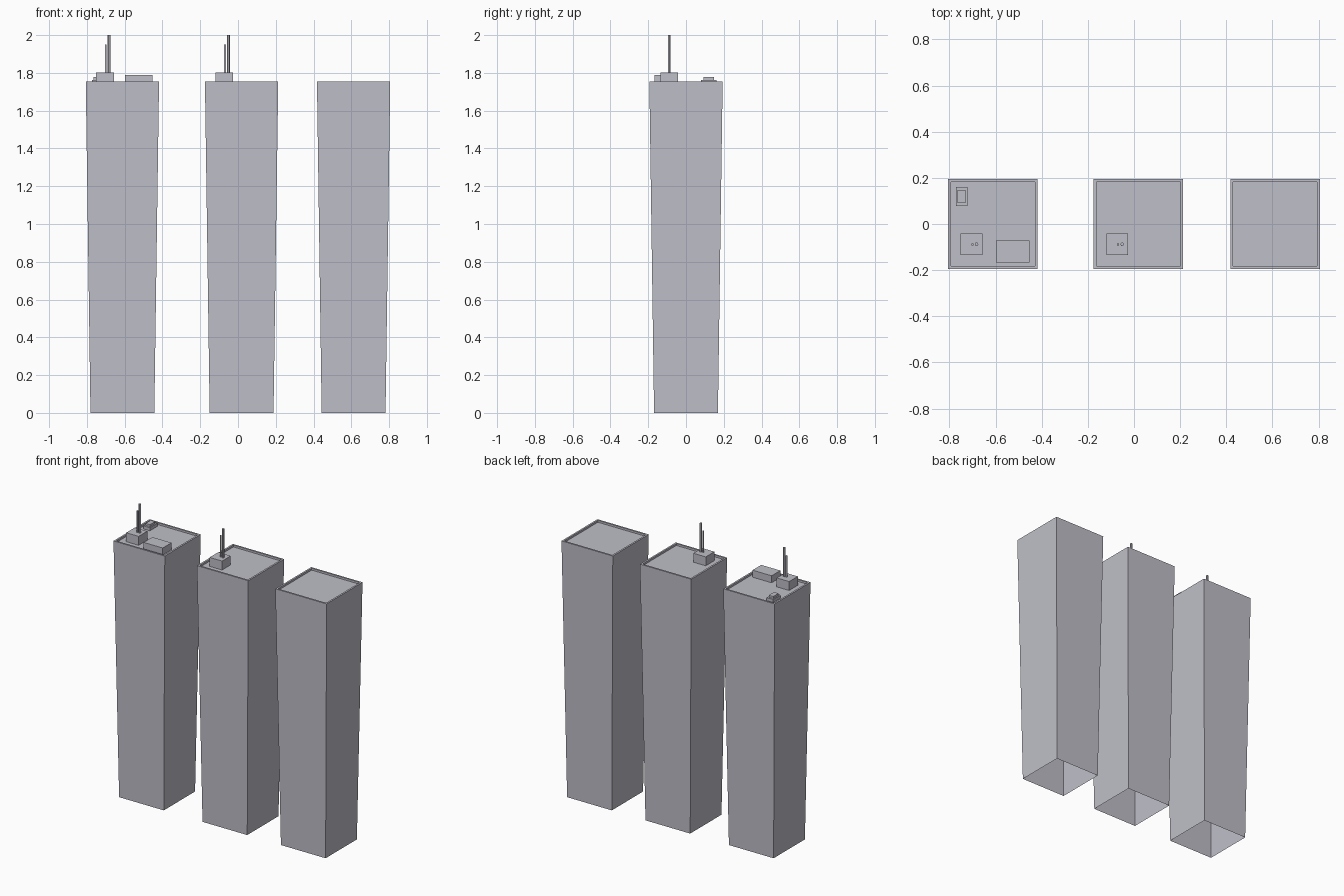
import bpy, bmesh, math

if "Cube" in bpy.data.objects:
    bpy.data.objects.remove(bpy.data.objects["Cube"])

mat = bpy.data.materials.new("pale grey")
mat.diffuse_color = (0.52, 0.52, 0.58, 1)
mat.use_nodes = True
mat.node_tree.nodes["Principled BSDF"].inputs["Base Color"].default_value = mat.diffuse_color

TOP, FLOOR = 1.755, 1.742


def finish(name, bm):
    bmesh.ops.recalc_face_normals(bm, faces=bm.faces)
    me = bpy.data.meshes.new(name)
    bm.to_mesh(me)
    bm.free()
    me.materials.append(mat)
    ob = bpy.data.objects.new(name, me)
    bpy.context.collection.objects.link(ob)
    return ob


def tower(name, cx):
    # Flared square shaft, parapet rim and recessed roof, open underneath
    bm = bmesh.new()
    rings = []
    for half, z in ((0.169, 0), (0.194, TOP), (0.182, TOP), (0.182, FLOOR)):
        rings.append([bm.verts.new((cx + sx * half, sy * half, z))
                      for sx, sy in ((-1, -1), (1, -1), (1, 1), (-1, 1))])
    for a, b in zip(rings, rings[1:]):
        for i in range(4):
            j = (i + 1) % 4
            bm.faces.new((a[i], a[j], b[j], b[i]))
    bm.faces.new(rings[-1])
    finish(name, bm)


def box(name, x0, x1, y0, y1, z0, z1):
    bm = bmesh.new()
    bmesh.ops.create_cube(bm, size=1)
    for v in bm.verts:
        v.co = ((x0 + x1) / 2 + v.co.x * (x1 - x0),
                (y0 + y1) / 2 + v.co.y * (y1 - y0),
                (z0 + z1) / 2 + v.co.z * (z1 - z0))
    finish(name, bm)


def mast(name, x, y, r, sides, z0, z1):
    bm = bmesh.new()
    bmesh.ops.create_cone(bm, cap_ends=True, segments=sides, radius1=r,
                          radius2=r, depth=z1 - z0)
    rot = math.pi / sides
    for v in bm.verts:
        a = math.atan2(v.co.y, v.co.x) + rot
        v.co = (x + r * math.cos(a), y + r * math.sin(a),
                v.co.z + (z0 + z1) / 2)
    finish(name, bm)


def antenna(tag, cx):
    # Plinth with a tall mast and a thinner short mast
    box(tag + "_antenna_plinth", cx - 0.139, cx - 0.045, -0.135, -0.042,
        FLOOR, 1.803)
    mast(tag + "_tall_mast", cx - 0.070, -0.088, 0.008, 6, 1.803, 2.0)
    mast(tag + "_short_mast", cx - 0.088, -0.088, 0.006, 4, 1.803, 1.95)


# Three towers
for tag, cx in (("left", -0.612), ("middle", 0.019), ("right", 0.612)):
    tower(tag + "_tower", cx)
    if tag != "right":
        antenna(tag, cx)

# Extra rooftop units on the left tower
box("roof_plant_room", -0.597, -0.453, -0.166, -0.072, FLOOR, 1.79)
box("roof_vent_base", -0.772, -0.722, 0.079, 0.161, FLOOR, 1.763)
box("roof_vent_cap", -0.764, -0.730, 0.092, 0.148, 1.763, 1.777)
